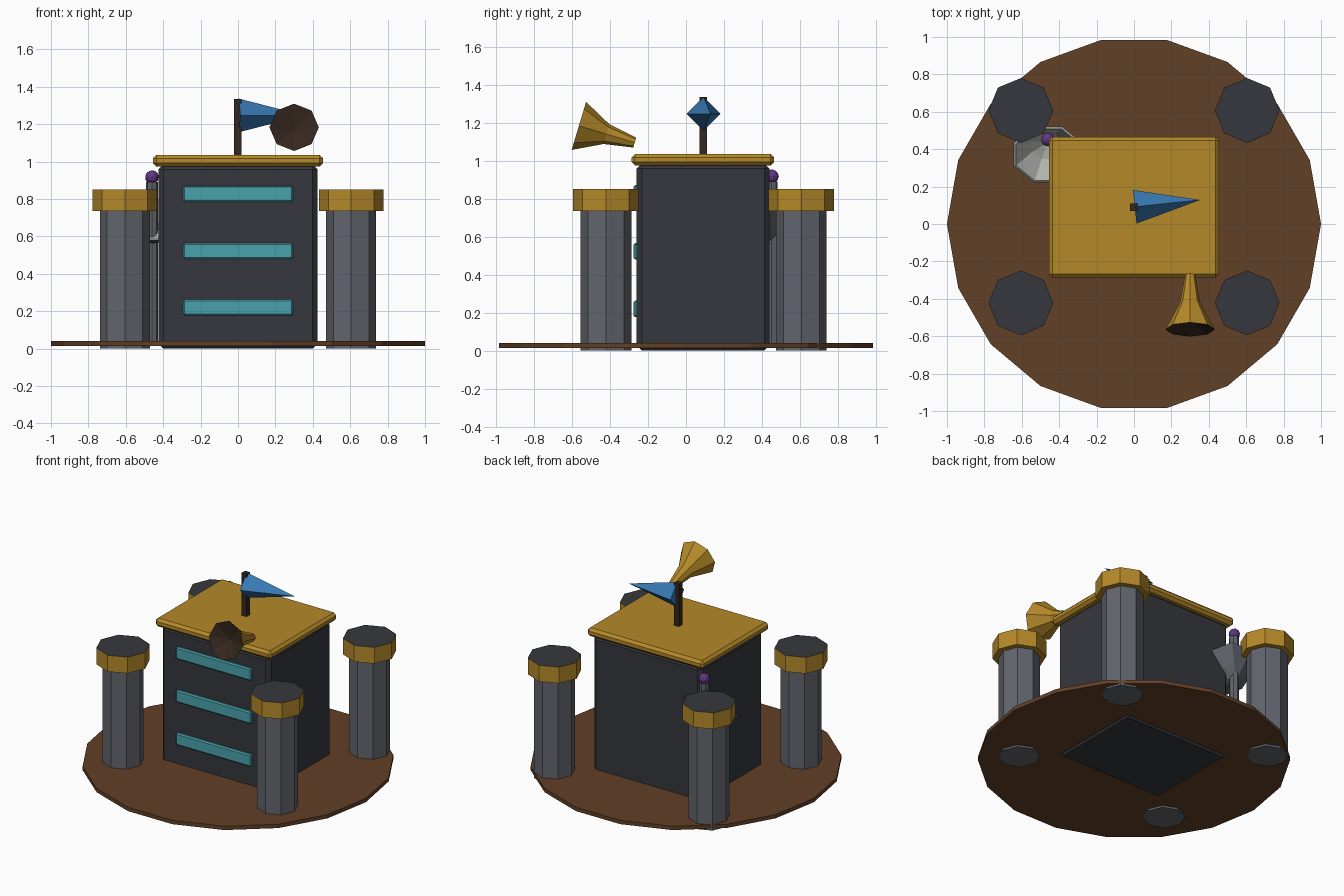
import bpy, bmesh, math
from mathutils import Vector

if "Cube" in bpy.data.objects:
    bpy.data.objects.remove(bpy.data.objects["Cube"])


def mat(name, r, g, b):
    m = bpy.data.materials.new(name)
    m.diffuse_color = (r, g, b, 1)
    m.use_nodes = True
    m.node_tree.nodes["Principled BSDF"].inputs["Base Color"].default_value = m.diffuse_color
    return m


GOLD = mat("gold", 0.46, 0.25, 0.022)
BROWN = mat("brown", 0.12, 0.05, 0.02)
DARK = mat("dark_slate", 0.036, 0.039, 0.048)
STEEL = mat("steel", 0.12, 0.13, 0.15)
TEAL = mat("teal", 0.065, 0.36, 0.41)
BLUE = mat("blue", 0.04, 0.19, 0.45)
PURPLE = mat("purple", 0.12, 0.04, 0.24)
WOOD = mat("dark_wood", 0.035, 0.02, 0.013)
LIGHT = mat("light_grey", 0.52, 0.52, 0.50)


def add(name, bm, mats, loc, rot=(0, 0, 0)):
    bmesh.ops.recalc_face_normals(bm, faces=bm.faces)
    me = bpy.data.meshes.new(name)
    bm.to_mesh(me)
    bm.free()
    for m in mats:
        me.materials.append(m)
    ob = bpy.data.objects.new(name, me)
    ob.location, ob.rotation_euler = loc, rot
    bpy.context.collection.objects.link(ob)
    return ob


def lathe(name, profile, sides, mats, loc, rot=(0, 0, 0), turn=0.0, bands=None):
    """Spin (radius, height) points; bands gives a material index per segment."""
    bm = bmesh.new()
    rings = []
    for r, z in profile:
        if r == 0:
            rings.append([bm.verts.new((0, 0, z))] * sides)
        else:
            angles = [turn + 2 * math.pi * i / sides for i in range(sides)]
            rings.append([bm.verts.new((r * math.cos(a), r * math.sin(a), z)) for a in angles])
    for s, (lo, hi) in enumerate(zip(rings, rings[1:])):
        for i in range(sides):
            j = (i + 1) % sides
            f = bm.faces.new(list(dict.fromkeys((lo[i], lo[j], hi[j], hi[i]))))
            f.material_index = bands[s] if bands else 0
    return add(name, bm, mats, loc, rot)


def box(name, lo, hi, m, bevel=0.0):
    lo, hi = Vector(lo), Vector(hi)
    bm = bmesh.new()
    bmesh.ops.create_cube(bm, size=1)
    bmesh.ops.scale(bm, vec=hi - lo, verts=bm.verts)
    if bevel:
        bmesh.ops.bevel(bm, geom=bm.edges[:], offset=bevel, segments=1, affect='EDGES')
    return add(name, bm, [m], (lo + hi) / 2)


# round ground slab
lathe("ground_slab", [(0, 0.013), (1, 0.013), (1, 0.04), (0, 0.04)], 18, [BROWN], (0, 0, 0))

# main block, roof and front strips
box("main_block", (-0.425, -0.26, 0), (0.425, 0.44, 0.985), DARK, 0.027)
box("roof_slab", (-0.455, -0.286, 0.975), (0.455, 0.464, 1.035), GOLD, 0.018)
for i, z in enumerate((0.22, 0.523, 0.828)):
    box(f"front_strip_{i + 1}", (-0.295, -0.277, z - 0.043), (0.295, -0.24, z + 0.043), TEAL, 0.008)

# four corner pillars with gold collars and dark tops
for side, x in (("left", -0.605), ("right", 0.605)):
    for end, y in (("front", -0.422), ("back", 0.607)):
        lathe(f"{end}_{side}_pillar", [(0, 0), (0.134, 0), (0.134, 0.745), (0, 0.745)],
              8, [STEEL], (x, y, 0))
        lathe(f"{end}_{side}_pillar_cap", [(0, 0.735), (0.173, 0.735), (0.173, 0.85), (0, 0.85)],
              8, [GOLD, DARK], (x, y, 0), bands=[0, 0, 1])

# flagpole and pointed pennant
box("flagpole", (-0.022, 0.07, 1.02), (0.018, 0.11, 1.335), WOOD)
lathe("pennant", [(0, 0), (0.09, 0), (0, 0.352)], 4, [BLUE], (0.004, 0.092, 1.247),
      (0, math.radians(90), math.radians(6)))

# horn with dark hollow mouth
lathe("horn", [(0, 0), (0.027, 0), (0.054, 0.155), (0.132, 0.307), (0, 0.25)], 8,
      [GOLD, WOOD], (0.30, -0.27, 1.095), (math.radians(73.3), 0, 0), bands=[0, 0, 0, 1])

# mast, tilted dish and ball at the back left corner
lathe("mast", [(0, 0.02), (0.033, 0.02), (0.033, 0.89), (0, 0.89)], 8, [STEEL], (-0.46, 0.45, 0))
lathe("dish", [(0, -0.13), (0.035, -0.13), (0.1, -0.085), (0.2, 0), (0.185, 0.004),
               (0.09, -0.072), (0, -0.11)], 8, [STEEL, LIGHT], (-0.46, 0.372, 0.69),
      (math.radians(36), 0, 0), math.pi / 8, [0, 0, 0, 1, 1, 1])
ball = bmesh.new()
bmesh.ops.create_icosphere(ball, subdivisions=2, radius=0.037)
add("mast_ball", ball, [PURPLE], (-0.46, 0.452, 0.917))
